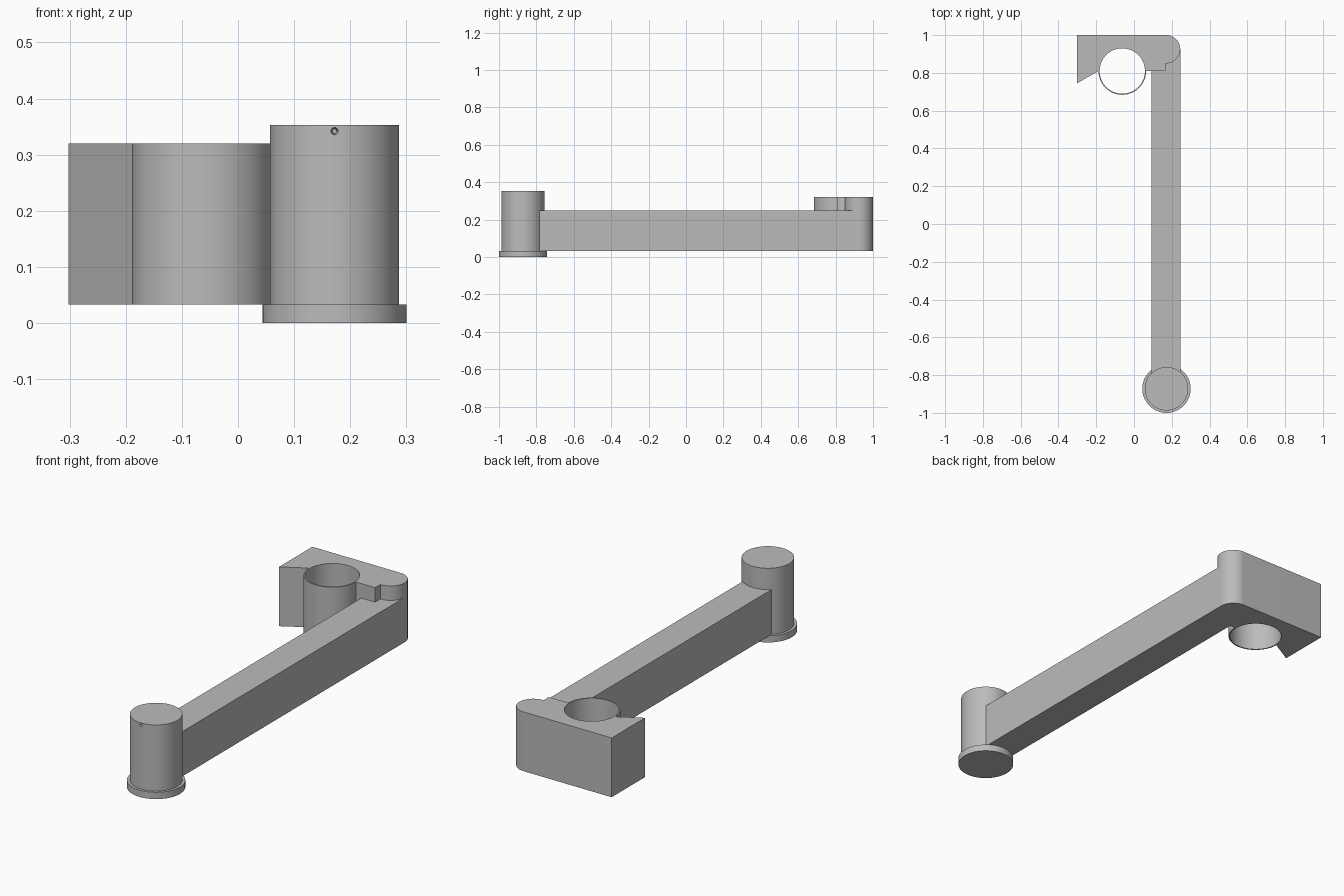
import bpy, bmesh
from math import sin, cos, radians

if "Cube" in bpy.data.objects:
    bpy.data.objects.remove(bpy.data.objects["Cube"], do_unlink=True)

grey = bpy.data.materials.new("plain grey")
grey.use_nodes = True
grey.diffuse_color = (0.5, 0.5, 0.5, 1)
grey.node_tree.nodes["Principled BSDF"].inputs["Base Color"].default_value = (0.5, 0.5, 0.5, 1)


def arc(cx, cy, r, start, end, n):
    """Points along an arc, angles in degrees."""
    angles = [radians(start + (end - start) * i / n) for i in range(n + 1)]
    return [(cx + r * cos(a), cy + r * sin(a)) for a in angles]


def extrude(name, outline, z0, z1):
    """Upright solid from a flat counter-clockwise outline."""
    bm = bmesh.new()
    base = bm.faces.new([bm.verts.new((x, y, z0)) for x, y in outline])
    top = bmesh.ops.extrude_face_region(bm, geom=[base], use_keep_orig=True)
    verts = [v for v in top["geom"] if isinstance(v, bmesh.types.BMVert)]
    bmesh.ops.translate(bm, verts=verts, vec=(0, 0, z1 - z0))
    bmesh.ops.recalc_face_normals(bm, faces=bm.faces)
    mesh = bpy.data.meshes.new(name)
    bm.to_mesh(mesh)
    bm.free()
    mesh.materials.append(grey)
    ob = bpy.data.objects.new(name, mesh)
    bpy.context.collection.objects.link(ob)
    return ob


def disc(name, x, y, r, z0, z1):
    return extrude(name, arc(x, y, r, 0, 360, 96)[:-1], z0, z1)


def cut(ob, cutter):
    mod = ob.modifiers.new("hole", "BOOLEAN")
    mod.operation, mod.solver, mod.object = "DIFFERENCE", "EXACT", cutter
    bpy.context.view_layer.objects.active = ob
    bpy.ops.object.modifier_apply(modifier=mod.name)
    bpy.data.objects.remove(cutter, do_unlink=True)


BOTTOM = 0.033
POST_X, POST_Y = 0.172, -0.872
RING_X, RING_Y = -0.062, 0.81
BOSS_X, BOSS_Y, BOSS_R = 0.17, 0.925, 0.075

# Post with a wider foot and a small pin hole near its top
foot = disc("foot", POST_X, POST_Y, 0.128, 0, BOTTOM)
post = disc("post", POST_X, POST_Y, 0.115, BOTTOM, 0.353)
bpy.ops.mesh.primitive_cone_add(vertices=24, radius1=0.009, radius2=0.004, depth=0.04,
                                location=(POST_X, POST_Y - 0.115, 0.342),
                                rotation=(radians(-90), 0, 0))
cut(post, bpy.context.object)

# Clamp: straight back, rounded corner boss, thin ring wall and slanted jaw
clamp_outline = [(-0.302, 1), (-0.302, 0.745)]
clamp_outline += arc(RING_X, RING_Y, 0.126, 180, 360, 48)
clamp_outline += [(BOSS_X - 0.003, RING_Y)]
clamp_outline += arc(BOSS_X, BOSS_Y, BOSS_R, -92, 90, 36)
clamp = extrude("clamp", clamp_outline, BOTTOM, 0.32)
cut(clamp, disc("ring_bore", RING_X, RING_Y, 0.12, -0.1, 0.5))

# Long arm, ending flush against the clamp and inside the post
arm_outline = [(0.093, POST_Y + 0.04), (0.245, POST_Y + 0.04)]
arm_outline += arc(BOSS_X, BOSS_Y, BOSS_R, 0, -92, 18)
arm_outline += [(BOSS_X - 0.003, RING_Y), (0.093, RING_Y)]
arm = extrude("arm", arm_outline, BOTTOM, 0.25)

# Smooth round walls, keep hard edges
bpy.ops.object.select_all(action="DESELECT")
for ob in (foot, post, clamp, arm):
    ob.select_set(True)
bpy.context.view_layer.objects.active = post
bpy.ops.object.shade_smooth_by_angle(angle=radians(30))
